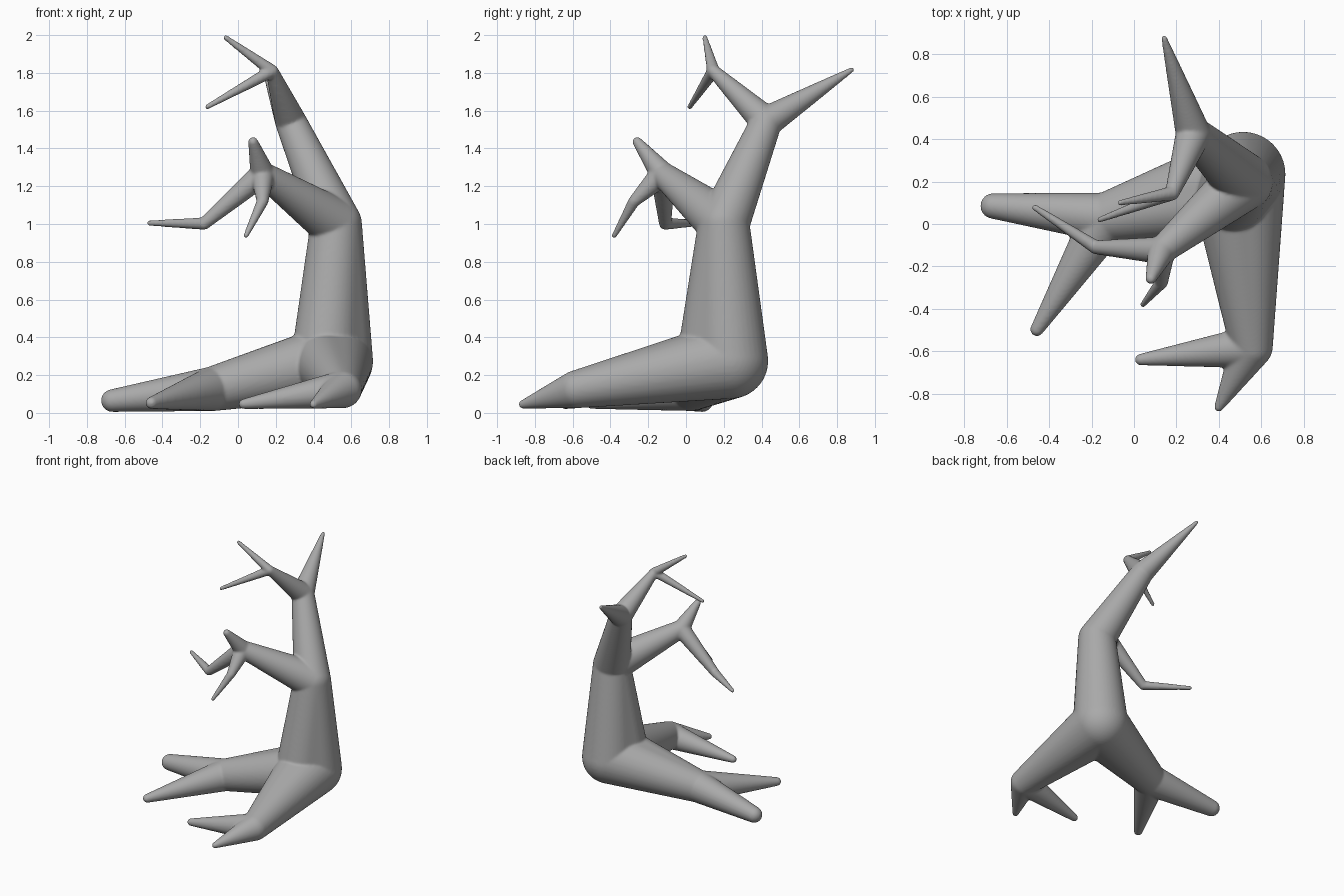
import bpy, bmesh
from mathutils import Vector

if "Cube" in bpy.data.objects:
    bpy.data.objects.remove(bpy.data.objects["Cube"])

# Joints of the dead tree: position and radius
J = {
    "base": ((0.515, 0.235, 0.275), 0.2),
    "heart": ((0.46, 0.13, 0.275), 0.18),
    "fork": ((0.52, 0.20, 1.00), 0.136),
    # upper limb
    "crown": ((0.28, 0.425, 1.54), 0.083),
    "crown_tip": ((0.142, 0.878, 1.817), 0.014),
    "twig": ((0.18, 0.145, 1.81), 0.034),
    "twig_up": ((-0.066, 0.10, 1.987), 0.014),
    "twig_down": ((-0.163, 0.02, 1.62), 0.014),
    # lower limb
    "elbow": ((0.13, -0.125, 1.265), 0.065),
    "elbow_up": ((0.08, -0.258, 1.435), 0.026),
    "finger": ((0.13, -0.275, 1.12), 0.031),
    "finger_tip": ((0.042, -0.38, 0.938), 0.014),
    "arm": ((-0.18, -0.11, 1.002), 0.033),
    "arm_tip": ((-0.468, 0.078, 1.005), 0.015),
    # roots
    "root_front": ((0.555, -0.58, 0.125), 0.10),
    "root_front_a": ((0.03, -0.64, 0.047), 0.027),
    "root_front_b": ((0.40, -0.865, 0.045), 0.022),
    "root_side": ((-0.13, 0.03, 0.128), 0.118),
    "root_side_a": ((-0.665, 0.085, 0.065), 0.06),
    "root_side_b": ((-0.458, -0.498, 0.053), 0.032),
}

LIMBS = [
    ("base", "heart", "fork"),
    ("fork", "crown"), ("crown", "crown_tip"), ("crown", "twig"),
    ("twig", "twig_up"), ("twig", "twig_down"),
    ("fork", "elbow"), ("elbow", "elbow_up"), ("elbow", "finger"),
    ("finger", "finger_tip"), ("elbow", "arm"), ("arm", "arm_tip"),
    ("base", "heart", "root_front"),
    ("root_front", "root_front_a"), ("root_front", "root_front_b"),
    ("base", "heart", "root_side"),
    ("root_side", "root_side_a"), ("root_side", "root_side_b"),
]

# Unit sphere directions shared by every joint
ball = bmesh.new()
bmesh.ops.create_icosphere(ball, subdivisions=4, radius=1.0)
DIRS = [v.co.copy() for v in ball.verts]
ball.free()


def add_limb(target, names):
    """Tapered round-ended limb: convex hull around its joints."""
    bm = bmesh.new()
    for pos, r in (J[n] for n in names):
        for d in DIRS:
            bm.verts.new(Vector(pos) + d * r)
    bmesh.ops.convex_hull(bm, input=bm.verts[:])
    loose = [v for v in bm.verts if not v.link_faces]
    bmesh.ops.delete(bm, geom=loose, context='VERTS')
    bmesh.ops.recalc_face_normals(bm, faces=bm.faces[:])
    tmp = bpy.data.meshes.new("limb")
    bm.to_mesh(tmp)
    bm.free()
    target.from_mesh(tmp)
    bpy.data.meshes.remove(tmp)


# All limbs in one mesh
tree = bmesh.new()
for names in LIMBS:
    add_limb(tree, names)
mesh = bpy.data.meshes.new("dead_tree")
tree.to_mesh(mesh)
tree.free()
obj = bpy.data.objects.new("dead_tree", mesh)
bpy.context.collection.objects.link(obj)
for p in mesh.polygons:
    p.use_smooth = True

# Dark grey bark
bark = bpy.data.materials.new("bark")
bark.diffuse_color = (0.4, 0.4, 0.4, 1.0)
bark.use_nodes = True
bark.node_tree.nodes["Principled BSDF"].inputs["Base Color"].default_value = bark.diffuse_color
mesh.materials.append(bark)

# Fuse the limbs into one skin and soften the crotches
fuse = obj.modifiers.new("fuse", 'REMESH')
fuse.mode = 'VOXEL'
fuse.voxel_size = 0.008
fuse.use_smooth_shade = True
soften = obj.modifiers.new("soften", 'SMOOTH')
soften.factor = 0.5
soften.iterations = 8
